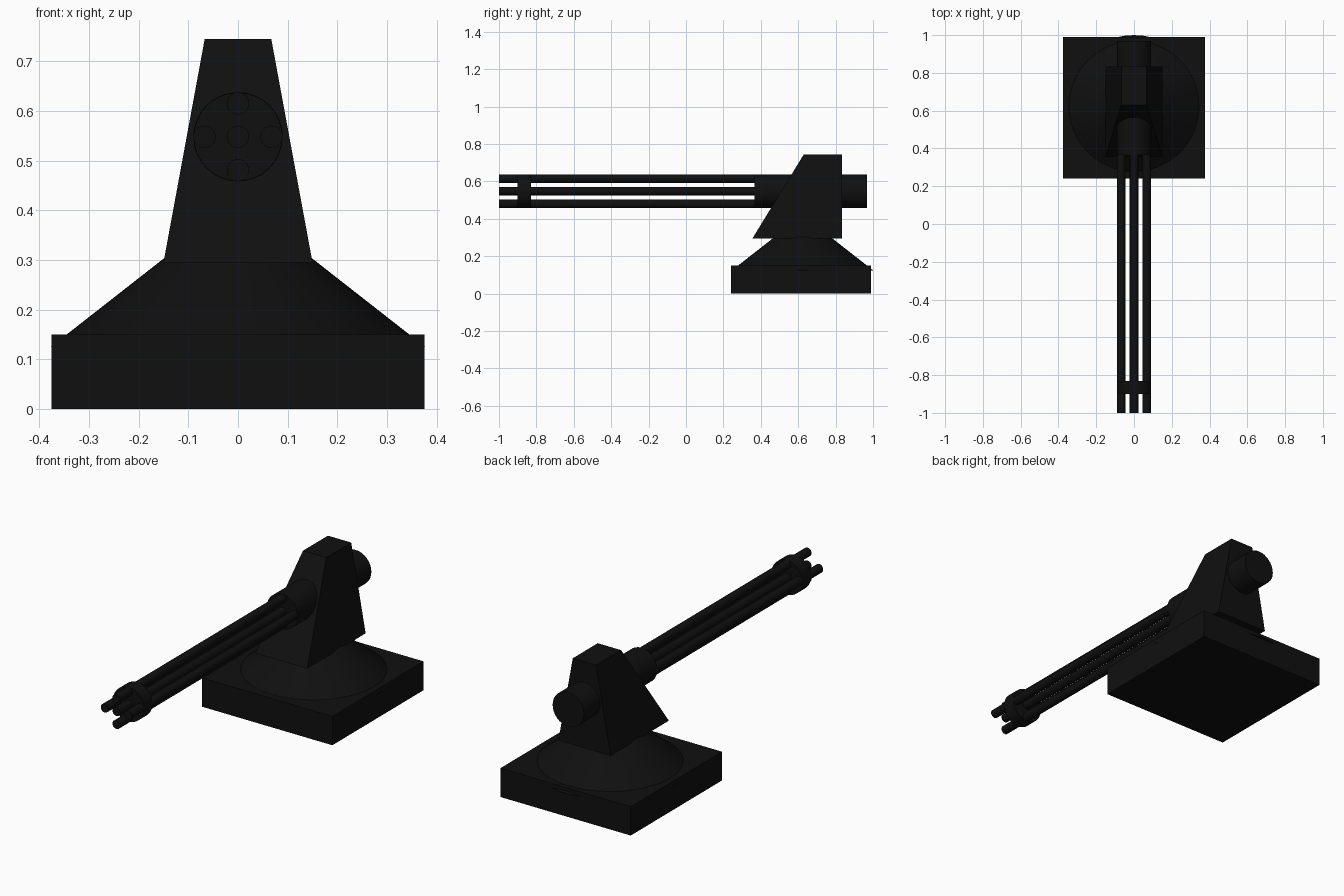
import bpy
import bmesh
import math
from mathutils import Matrix

cube = bpy.data.objects.get("Cube")
if cube:
    bpy.data.objects.remove(cube, do_unlink=True)

black = bpy.data.materials.new("near_black_metal")
black.use_nodes = True
colour = (0.005, 0.005, 0.005, 1)
black.diffuse_color = colour
black.node_tree.nodes["Principled BSDF"].inputs["Base Color"].default_value = colour

BASE_Y = 0.615
AXIS_Z = 0.548


def finish(name, bm, smooth=False):
    bmesh.ops.recalc_face_normals(bm, faces=bm.faces)
    mesh = bpy.data.meshes.new(name)
    bm.to_mesh(mesh)
    bm.free()
    mesh.materials.append(black)
    obj = bpy.data.objects.new(name, mesh)
    bpy.context.collection.objects.link(obj)
    if smooth:
        bpy.ops.object.select_all(action='DESELECT')
        obj.select_set(True)
        bpy.context.view_layer.objects.active = obj
        bpy.ops.object.shade_smooth_by_angle(angle=math.radians(35))
    return obj


def rod(name, x, z, radius, y0, y1, sides=32):
    """Cylinder lying along the y axis."""
    bm = bmesh.new()
    place = Matrix.Translation((x, (y0 + y1) / 2, z)) @ Matrix.Rotation(math.pi / 2, 4, 'X')
    bmesh.ops.create_cone(bm, cap_ends=True, segments=sides, radius1=radius,
                          radius2=radius, depth=y1 - y0, matrix=place)
    return finish(name, bm, True)


# Square base slab
bm = bmesh.new()
bmesh.ops.create_cube(bm, size=1, matrix=Matrix.Translation((0, BASE_Y, 0.075))
                      @ Matrix.Diagonal((0.75, 0.75, 0.15, 1)))
finish("base", bm)

# Conical pedestal, sunk slightly into the slab
bm = bmesh.new()
bmesh.ops.create_cone(bm, cap_ends=True, segments=48, radius1=0.377, radius2=0.147,
                      depth=0.18, matrix=Matrix.Translation((0, 0.623, 0.215)))
finish("pedestal", bm, True)

# Tapered mount with a sloping front
bm = bmesh.new()
profile = [(0.355, 0.295, 0.15), (0.835, 0.295, 0.15),
           (0.835, 0.745, 0.067), (0.63, 0.745, 0.067)]
sides = [[bm.verts.new((s * w, y, z)) for y, z, w in profile] for s in (-1, 1)]
for side in sides:
    bm.faces.new(side)
for i in range(4):
    j = (i + 1) % 4
    bm.faces.new((sides[0][i], sides[0][j], sides[1][j], sides[1][i]))
finish("mount", bm)

# Breech passing through the mount, and the collar near the tips
rod("breech", 0, AXIS_Z, 0.09, 0.365, 0.968)
rod("barrel_collar", 0, AXIS_Z, 0.089, -0.9, -0.83)

# Cross of barrels around a central one
rod("barrel_centre", 0, AXIS_Z, 0.0225, -1, 0.4, 20)
for i, side in enumerate(("left", "top", "right", "bottom")):
    a = i * math.pi / 2
    rod("barrel_" + side, 0.0675 * math.cos(a), AXIS_Z + 0.0675 * math.sin(a),
        0.0225, -1, 0.4, 20)
